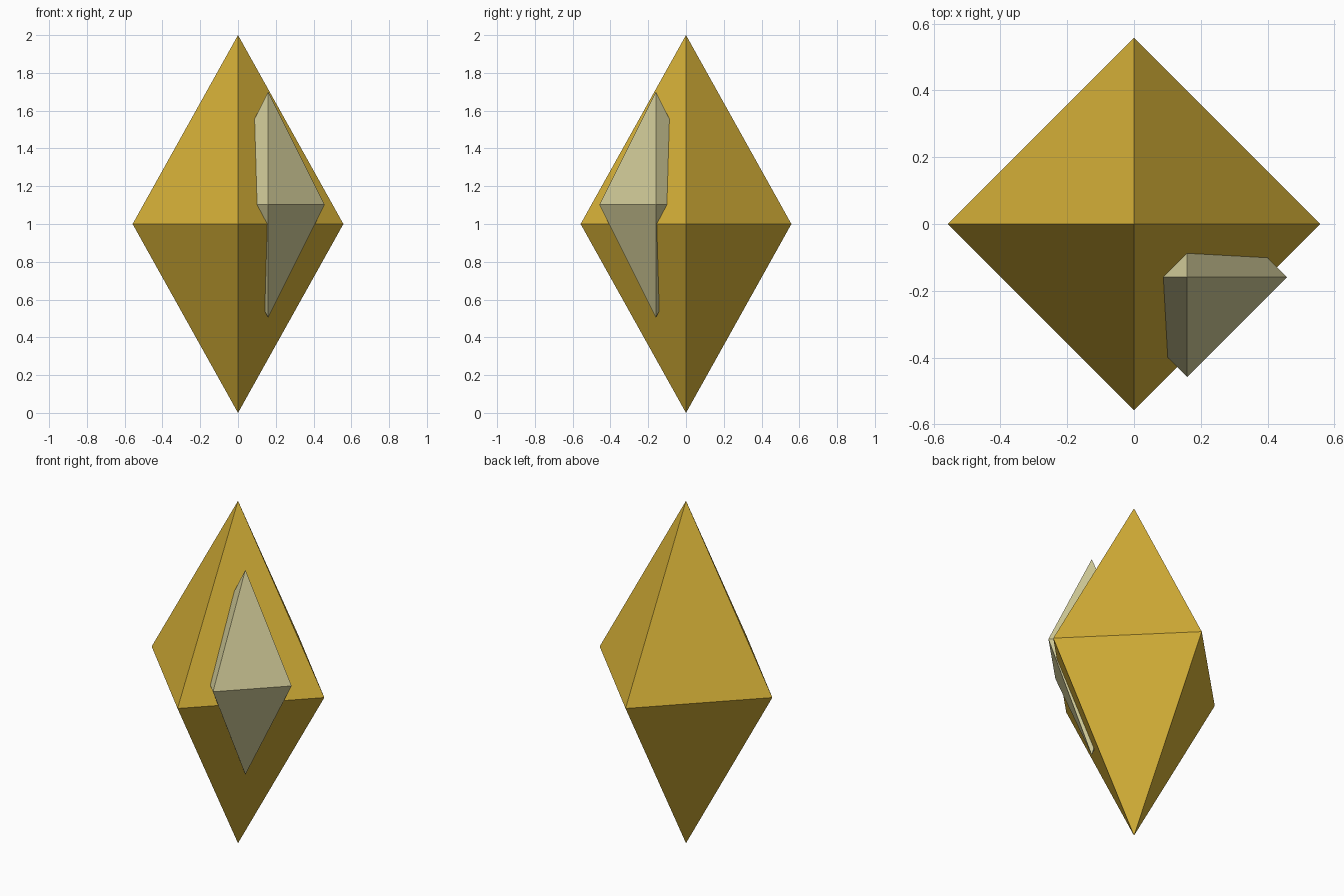
import bpy, bmesh
from mathutils import Vector

if "Cube" in bpy.data.objects:
    bpy.data.objects.remove(bpy.data.objects["Cube"])


def srgb(r, g, b):
    lin = lambda c: c / 12.92 if c <= 0.04045 else ((c + 0.055) / 1.055) ** 2.4
    return (*[lin(c / 255) for c in (r, g, b)], 1.0)


def material(name, rgb):
    mat = bpy.data.materials.new(name)
    mat.diffuse_color = srgb(*rgb)
    mat.use_nodes = True
    mat.node_tree.nodes["Principled BSDF"].inputs["Base Color"].default_value = mat.diffuse_color
    return mat


def crystal(name, centre, radius, half_height, mat):
    """Four-sided double pyramid with its corners on the x and y axes."""
    c = Vector(centre)
    bm = bmesh.new()
    ring = [bm.verts.new(c + Vector((x * radius, y * radius, 0)))
            for x, y in ((1, 0), (0, 1), (-1, 0), (0, -1))]
    for side in (1, -1):
        tip = bm.verts.new(c + Vector((0, 0, side * half_height)))
        for i in range(4):
            bm.faces.new((ring[i], ring[(i + 1) % 4], tip))
    bmesh.ops.recalc_face_normals(bm, faces=bm.faces[:])
    mesh = bpy.data.meshes.new(name)
    bm.to_mesh(mesh)
    bm.free()
    mesh.materials.append(mat)
    bpy.context.collection.objects.link(bpy.data.objects.new(name, mesh))


# Large gold gem, with a pale gem set into its front right side
crystal("gold_crystal", (0, 0, 1), 0.558, 1.0, material("gold", (212, 175, 55)))
crystal("pale_highlight_crystal", (0.159, -0.159, 1.102), 0.299, 0.598,
        material("pale_cream", (209, 203, 152)))
